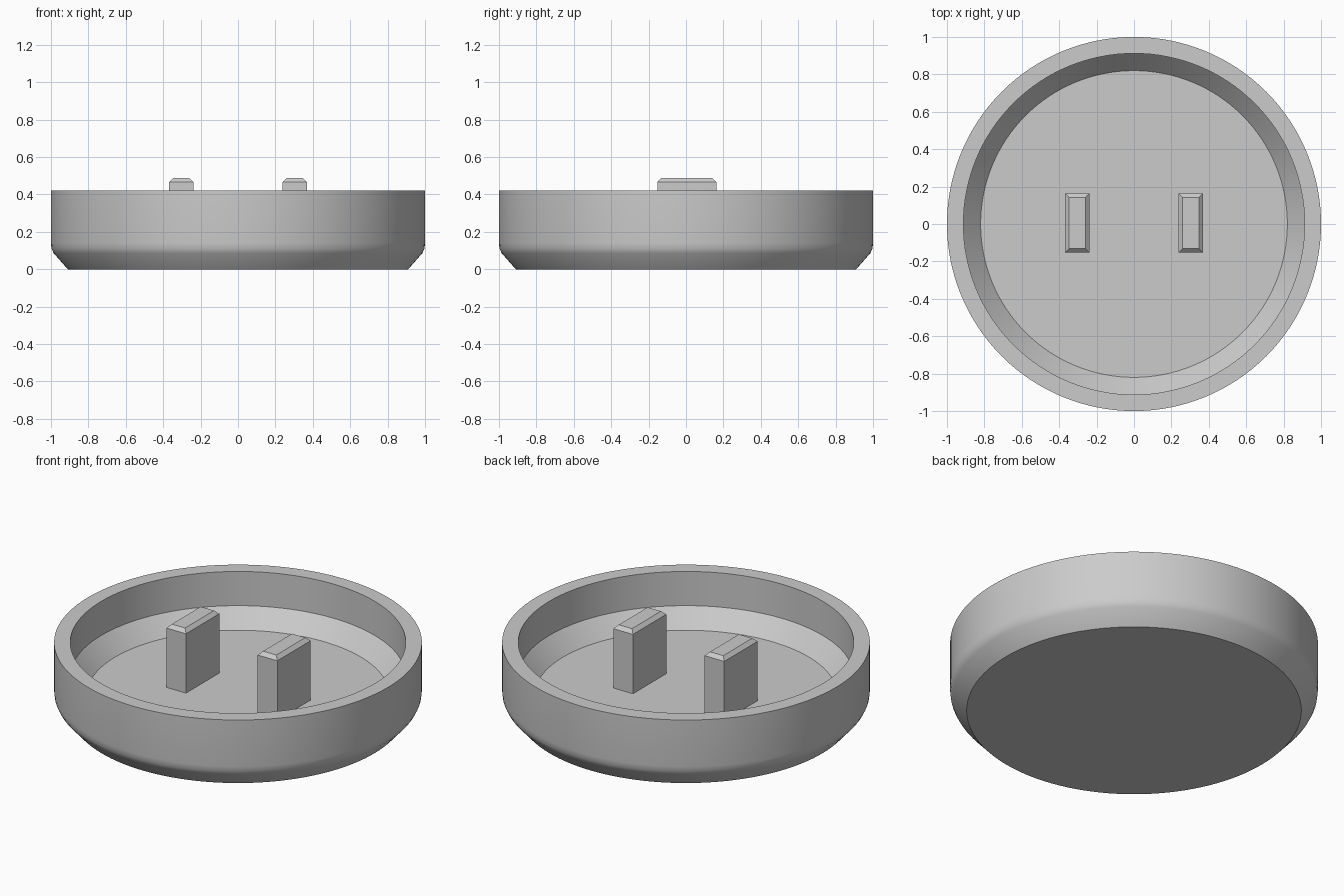
import bpy, bmesh, math

cube = bpy.data.objects.get("Cube")
if cube:
    bpy.data.objects.remove(cube, do_unlink=True)

# Single flat colour
grey = bpy.data.materials.new("light_grey")
grey.use_nodes = True
grey.diffuse_color = (0.6, 0.6, 0.6, 1)
grey.node_tree.nodes["Principled BSDF"].inputs["Base Color"].default_value = (0.6, 0.6, 0.6, 1)


def add_object(name, bm):
    mesh = bpy.data.meshes.new(name)
    bmesh.ops.recalc_face_normals(bm, faces=bm.faces)
    bm.to_mesh(mesh)
    bm.free()
    mesh.materials.append(grey)
    obj = bpy.data.objects.new(name, mesh)
    bpy.context.collection.objects.link(obj)
    return obj


def lathe(name, profile, sides):
    """Turn a (radius, height) profile around z and cap both ends."""
    bm = bmesh.new()
    rings = []
    for r, z in profile:
        rings.append([bm.verts.new((r * math.cos(a), r * math.sin(a), z))
                      for a in (math.tau * i / sides for i in range(sides))])
    for low, high in zip(rings, rings[1:]):
        for i in range(sides):
            j = (i + 1) % sides
            bm.faces.new((low[i], low[j], high[j], high[i]))
    bm.faces.new(rings[0])
    bm.faces.new(rings[-1])
    return add_object(name, bm)


def prong(name, x):
    """Upright block with a chamfered top edge."""
    width, depth, bottom, top = 0.13, 0.316, 0.10, 0.487
    bm = bmesh.new()
    bmesh.ops.create_cube(bm, size=1)
    for v in bm.verts:
        v.co = (x + v.co.x * width, 0.005 + v.co.y * depth,
                top if v.co.z > 0 else bottom)
    edges = [e for e in bm.edges if all(v.co.z > 0.4 for v in e.verts)]
    bmesh.ops.bevel(bm, geom=edges, offset=0.021, segments=1, affect='EDGES')
    return add_object(name, bm)


# Round cup: chamfered foot, outer wall, rim, inner wall, sloped floor edge
cup = lathe("round_cup", [(0.91, 0), (0.985, 0.085), (0.997, 0.11), (1, 0.14),
                          (1, 0.42), (0.912, 0.42), (0.912, 0.215), (0.82, 0.11)], 128)
bpy.context.view_layer.objects.active = cup
cup.select_set(True)
bpy.ops.object.shade_smooth_by_angle(angle=math.radians(32))

# Pair of prongs on the floor
for side, sign in (("left", 1), ("right", -1)):
    prong(side + "_prong", sign * 0.303)
